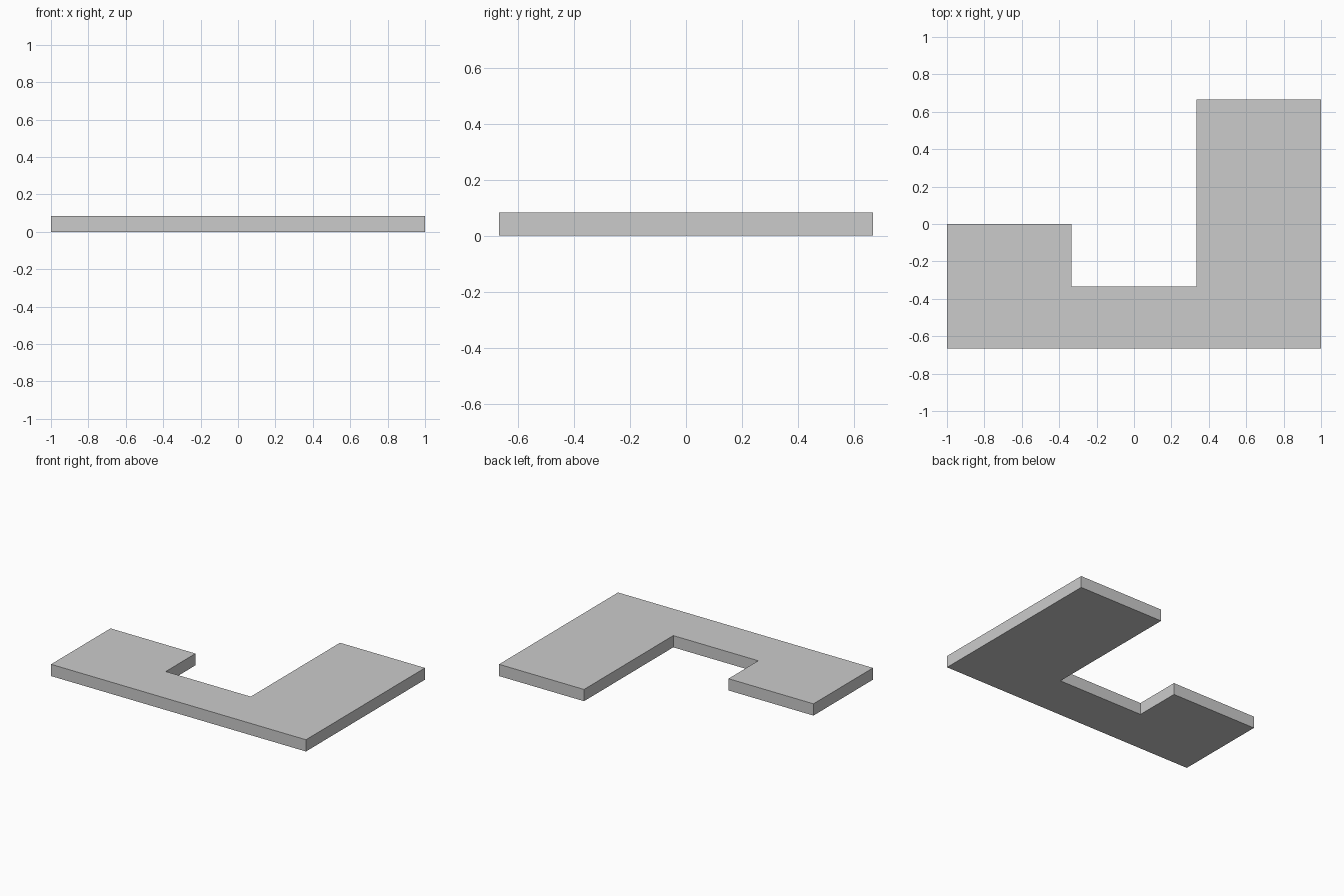
import bpy

if "Cube" in bpy.data.objects:
    bpy.data.objects.remove(bpy.data.objects["Cube"])

HEIGHT = 1 / 12
T = 1 / 3
FRONT = -2 * T


def slab(name, x0, x1, y0, y1):
    """Box standing on the ground, given by its footprint."""
    bpy.ops.mesh.primitive_cube_add(size=1)
    ob = bpy.context.object
    ob.name = ob.data.name = name
    ob.scale = (x1 - x0, y1 - y0, HEIGHT)
    ob.location = ((x0 + x1) / 2, (y0 + y1) / 2, HEIGHT / 2)
    bpy.ops.object.transform_apply(location=False, rotation=False, scale=True)
    return ob


# Square slab on the left, half-depth link, long slab on the right
slab("left_square_slab", -1, -T, FRONT, 0)
slab("middle_link_slab", -T, T, FRONT, -T)
slab("right_long_slab", T, 1, FRONT, 2 * T)
